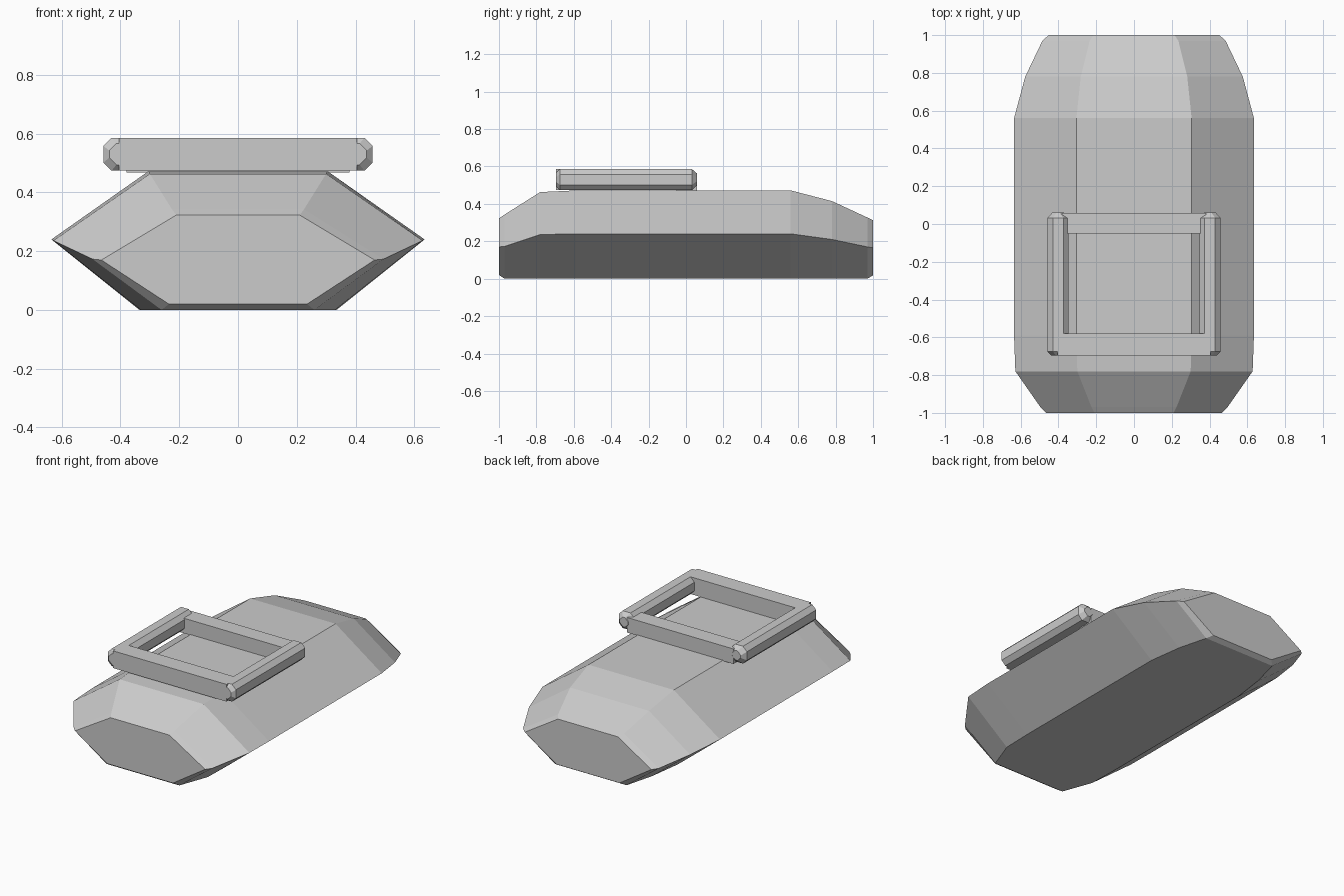
import bpy, bmesh

if "Cube" in bpy.data.objects:
    bpy.data.objects.remove(bpy.data.objects["Cube"])


def loft(name, rings):
    """Skin a closed solid through equal-length rings of 3D points."""
    bm = bmesh.new()
    loops = [[bm.verts.new(p) for p in ring] for ring in rings]
    n = len(loops[0])
    for a, b in zip(loops, loops[1:]):
        for i in range(n):
            j = (i + 1) % n
            bm.faces.new((a[i], a[j], b[j], b[i]))
    bm.faces.new(loops[0])
    bm.faces.new(loops[-1])
    bmesh.ops.recalc_face_normals(bm, faces=bm.faces)
    mesh = bpy.data.meshes.new(name)
    bm.to_mesh(mesh)
    bm.free()
    obj = bpy.data.objects.new(name, mesh)
    bpy.context.collection.objects.link(obj)
    return obj


def box(name, x, y0, y1, z0, z1):
    return loft(name, [[(-x, y, z0), (x, y, z0), (x, y, z1), (-x, y, z1)]
                       for y in (y0, y1)])


def hexagon(y, xb, zb, xm, zm, xt, zt):
    return [(-xb, y, zb), (xb, y, zb), (xm, y, zm),
            (xt, y, zt), (-xt, y, zt), (-xm, y, zm)]


# Body: hexagonal sections, tapered at both ends
# y, bottom x/z, widest x/z, top x/z
sections = [
    (-1.00, 0.235, 0.02, 0.465, 0.17, 0.21, 0.323),
    (-0.97, 0.26, 0.00, 0.495, 0.173, 0.225, 0.343),
    (-0.78, 0.33, 0.00, 0.628, 0.236, 0.300, 0.463),
    (-0.59, 0.335, 0.00, 0.635, 0.24, 0.305, 0.472),
    (0.56, 0.335, 0.00, 0.635, 0.24, 0.305, 0.472),
    (0.78, 0.305, 0.00, 0.576, 0.21, 0.282, 0.415),
    (0.97, 0.255, 0.00, 0.485, 0.17, 0.235, 0.327),
    (1.00, 0.225, 0.018, 0.452, 0.165, 0.215, 0.313),
]
loft("body", [hexagon(*s) for s in sections])


# Side rails: bevelled bars with bevelled ends
def octagon(side, y, inset):
    cx, cz, h, c = 0.402, 0.53, 0.056 - inset, 0.028 - inset * 0.2
    k = h - c
    pts = [(-k, -h), (k, -h), (h, -k), (h, k), (k, h), (-k, h), (-h, k), (-h, -k)]
    return [(side * (cx + px), y, cz + pz) for px, pz in pts]


for side, label in ((-1, "left"), (1, "right")):
    loft(label + "_rail", [octagon(side, -0.695, 0.02), octagon(side, -0.675, 0),
                           octagon(side, 0.032, 0), octagon(side, 0.06, 0.025)])

# Cross bars closing the frame
box("front_bar", 0.405, -0.695, -0.58, 0.475, 0.586)
box("rear_bar", 0.38, -0.05, 0.058, 0.468, 0.565)
